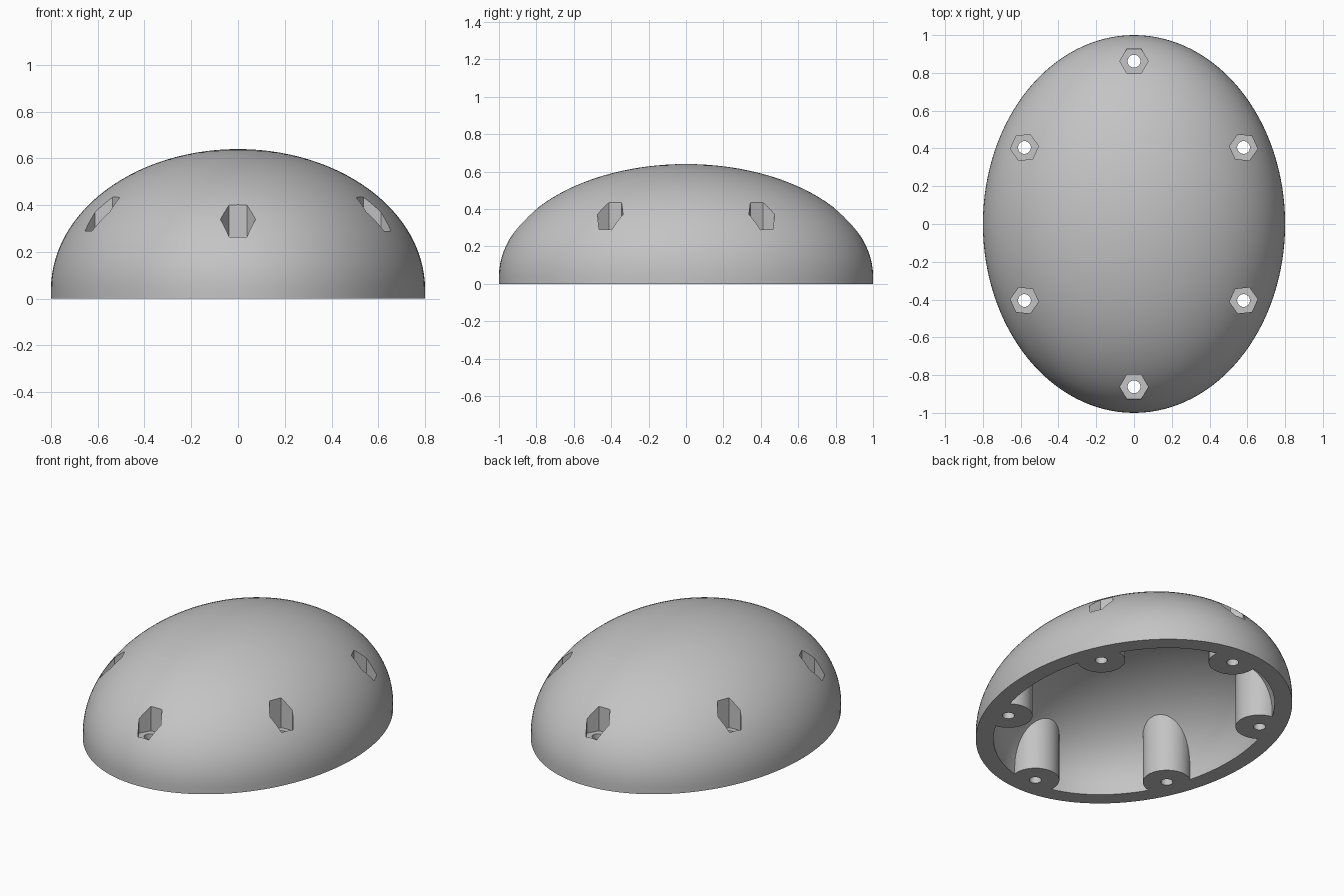
import bpy, bmesh, math
from mathutils import Matrix

cube = bpy.data.objects.get("Cube")
if cube:
    bpy.data.objects.remove(cube, do_unlink=True)

HALF_X, HALF_Y, HEIGHT, SKIRT, WALL = 0.8, 1.0, 0.64, 0.04, 0.1

grey = bpy.data.materials.new("light grey")
grey.use_nodes = True
colour = (0.55, 0.55, 0.55, 1)
grey.diffuse_color = colour
grey.node_tree.nodes["Principled BSDF"].inputs["Base Color"].default_value = colour


def make_object(name, bm):
    bmesh.ops.recalc_face_normals(bm, faces=bm.faces)
    mesh = bpy.data.meshes.new(name)
    bm.to_mesh(mesh)
    bm.free()
    mesh.materials.append(grey)
    obj = bpy.data.objects.new(name, mesh)
    bpy.context.collection.objects.link(obj)
    return obj


def half_ellipsoid(name, rx, ry, top, bottom, sides=128, rings=28):
    """Solid dome on a short straight skirt."""
    bm = bmesh.new()
    levels = [(1, bottom)]
    for i in range(rings):
        t = math.pi / 2 * i / rings
        levels.append((math.cos(t), SKIRT + (top - SKIRT) * math.sin(t)))
    loops = []
    for scale, z in levels:
        loops.append([bm.verts.new((rx * scale * math.cos(a), ry * scale * math.sin(a), z))
                      for a in (math.tau * k / sides for k in range(sides))])
    for low, high in zip(loops, loops[1:]):
        for k in range(sides):
            n = (k + 1) % sides
            bm.faces.new((low[k], low[n], high[n], high[k]))
    tip = bm.verts.new((0, 0, top))
    for k in range(sides):
        bm.faces.new((loops[-1][k], loops[-1][(k + 1) % sides], tip))
    bm.faces.new(loops[0][::-1])
    return make_object(name, bm)


def prisms(name, sides, radius, low, high):
    """One upright prism at every screw place, a flat turned to the rim."""
    bm = bmesh.new()
    for x, y in places:
        turn = math.atan2(y / HALF_Y ** 2, x / HALF_X ** 2)
        matrix = Matrix.Translation((x, y, (low + high) / 2)) @ Matrix.Rotation(turn, 4, "Z")
        bmesh.ops.create_cone(bm, cap_ends=True, segments=sides, radius1=radius,
                              radius2=radius, depth=high - low, matrix=matrix)
    return make_object(name, bm)


def subtract(target, cutter):
    mod = target.modifiers.new("cut", "BOOLEAN")
    mod.operation = "DIFFERENCE"
    mod.solver = "EXACT"
    mod.object = cutter
    bpy.context.view_layer.objects.active = target
    bpy.ops.object.modifier_apply(modifier=mod.name)
    bpy.data.objects.remove(cutter, do_unlink=True)


# Six screw places around the rim
places = [(0, s * 0.862) for s in (-1, 1)]
places += [(sx * 0.58, sy * 0.405) for sx in (-1, 1) for sy in (-1, 1)]

# Outer dome, and a cavity that leaves the round bosses standing
shell = half_ellipsoid("dome_shell", HALF_X, HALF_Y, HEIGHT, 0)
cavity = half_ellipsoid("cavity", HALF_X - WALL, HALF_Y - WALL, HEIGHT - WALL, -0.05)
subtract(cavity, prisms("bosses", 48, 0.135, -0.2, 0.8))
subtract(shell, cavity)

# Hexagonal nut pockets and through holes
subtract(shell, prisms("nut_pockets", 6, 0.075, 0.25, 0.8))
subtract(shell, prisms("screw_holes", 24, 0.034, -0.2, 0.8))

# Smooth curves, sharp edges
bpy.ops.object.select_all(action="DESELECT")
shell.select_set(True)
bpy.context.view_layer.objects.active = shell
bpy.ops.object.shade_smooth_by_angle(angle=math.radians(25))
